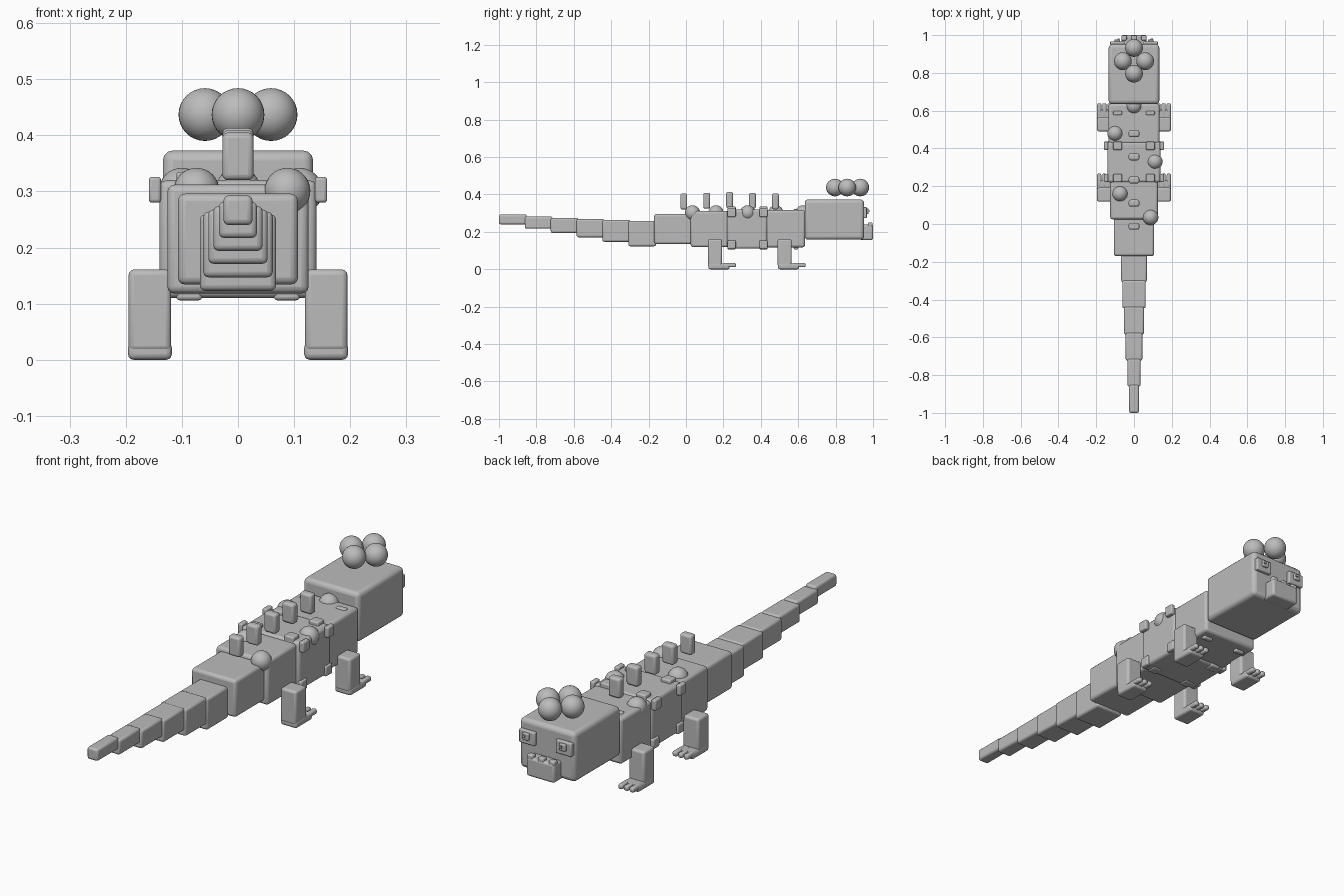
import bpy

if "Cube" in bpy.data.objects:
    bpy.data.objects.remove(bpy.data.objects["Cube"], do_unlink=True)

grey = bpy.data.materials.new("plain_grey")
grey.use_nodes = True
grey.diffuse_color = (0.5, 0.5, 0.5, 1)
grey.node_tree.nodes["Principled BSDF"].inputs["Base Color"].default_value = (0.5, 0.5, 0.5, 1)


def finish(obj, name):
    obj.name = name
    obj.data.materials.append(grey)


def box(name, xs, ys, zs, bevel=0.01):
    """Rounded block given its extent on each axis."""
    spans = (xs, ys, zs)
    bpy.ops.mesh.primitive_cube_add(size=1, location=[sum(s) / 2 for s in spans])
    obj = bpy.context.object
    obj.scale = [abs(s[1] - s[0]) for s in spans]
    bpy.ops.object.transform_apply(location=False, rotation=False, scale=True)
    mod = obj.modifiers.new("rounding", "BEVEL")
    mod.width = min(bevel, 0.35 * min(obj.dimensions))
    mod.segments = 3
    finish(obj, name)
    bpy.ops.object.shade_smooth_by_angle(angle=0.6)


def ball(name, centre, radius):
    bpy.ops.mesh.primitive_uv_sphere_add(segments=32, ring_count=16, radius=radius, location=centre)
    finish(bpy.context.object, name)
    bpy.ops.object.shade_smooth()


def around(c, half):
    return (c - half, c + half)


# Tail, tapering from the body to the tip
tail = [(0.068, 0.123, 0.259), (0.062, 0.147, 0.264), (0.053, 0.171, 0.268),
        (0.044, 0.194, 0.274), (0.034, 0.217, 0.282), (0.026, 0.24, 0.293)]
for i, (half, low, high) in enumerate(tail):
    start = -0.17 - i * 0.1383
    box(f"tail_segment_{i + 1}", (-half, half), (start - 0.1383, start + 0.01), (low, high))

# Trunk and head
box("tail_base", around(0, 0.107), (-0.17, 0.04), (0.134, 0.296), 0.013)
box("hips", around(0, 0.126), (0.025, 0.23), (0.118, 0.312), 0.013)
box("belly", around(0, 0.14), (0.22, 0.435), (0.11, 0.32), 0.013)
box("chest", around(0, 0.135), (0.425, 0.637), (0.117, 0.316), 0.013)
box("head", around(0, 0.134), (0.635, 0.952), (0.158, 0.373), 0.018)

# Snout with three small teeth
box("snout", around(0, 0.067), (0.93, 1.0), (0.156, 0.238))
for i in (-1, 0, 1):
    box("tooth", around(i * 0.052, 0.014), (0.972, 0.998), (0.228, 0.25), 0.006)

# Cluster of balls on the crown
for x, y in ((0, 0.932), (0, 0.796), (-0.059, 0.862), (0.059, 0.862)):
    ball("crown_ball", (x, y, 0.437), 0.047)

# Bumps on the back
for x, y in ((0, 0.625), (-0.1, 0.48), (0.11, 0.33), (-0.074, 0.16), (0.088, 0.035)):
    ball("back_bump", (x, y, 0.301), 0.041)

# Row of upright spines
for i in range(5):
    top = 0.413 - 0.004 * abs(i - 2)
    box(f"spine_{i + 1}", around(0, 0.028), around(-0.012 + i * 0.1225, 0.018), (top - 0.085, top))

for side, s in (("left", 1), ("right", -1)):
    # Eyes
    box(f"{side}_eye", around(s * 0.088, 0.038), (0.945, 0.967), (0.274, 0.332), 0.005)
    box(f"{side}_pupil", around(s * 0.088, 0.015), (0.96, 0.977), (0.295, 0.325), 0.004)
    box(f"{side}_eye_glint", around(s * 0.088 + 0.006, 0.006), (0.97, 0.982), (0.306, 0.318), 0.002)

    # Legs, feet and toes
    for end, y in (("hind", 0.118), ("fore", 0.49)):
        box(f"{side}_{end}_leg", around(s * 0.157, 0.038), (y, y + 0.075), (0.015, 0.161), 0.01)
        box(f"{side}_{end}_foot", around(s * 0.157, 0.039), (y + 0.002, y + 0.115), (0, 0.032), 0.01)
        for k in (-1, 0, 1):
            box(f"{side}_{end}_toe", around(s * 0.157 + k * 0.027, 0.011),
                (y + 0.08, y + 0.149), (0.011, 0.033), 0.008)

    # Rings of scale plates around the trunk
    for y in (0.244, 0.414, 0.587):
        ys = around(y, 0.022 if y < 0.5 else 0.011)
        box(f"{side}_top_scale", around(s * 0.087, 0.023), ys, (0.3, 0.335 if y < 0.5 else 0.322), 0.006)
        box(f"{side}_bottom_scale", around(s * 0.087, 0.023), ys, (0.106, 0.125), 0.006)
        if y < 0.5:
            box(f"{side}_upper_scale", around(s * 0.148, 0.011), ys, (0.28, 0.326), 0.006)
            box(f"{side}_lower_scale", around(s * 0.138, 0.011), ys, (0.11, 0.154), 0.006)
